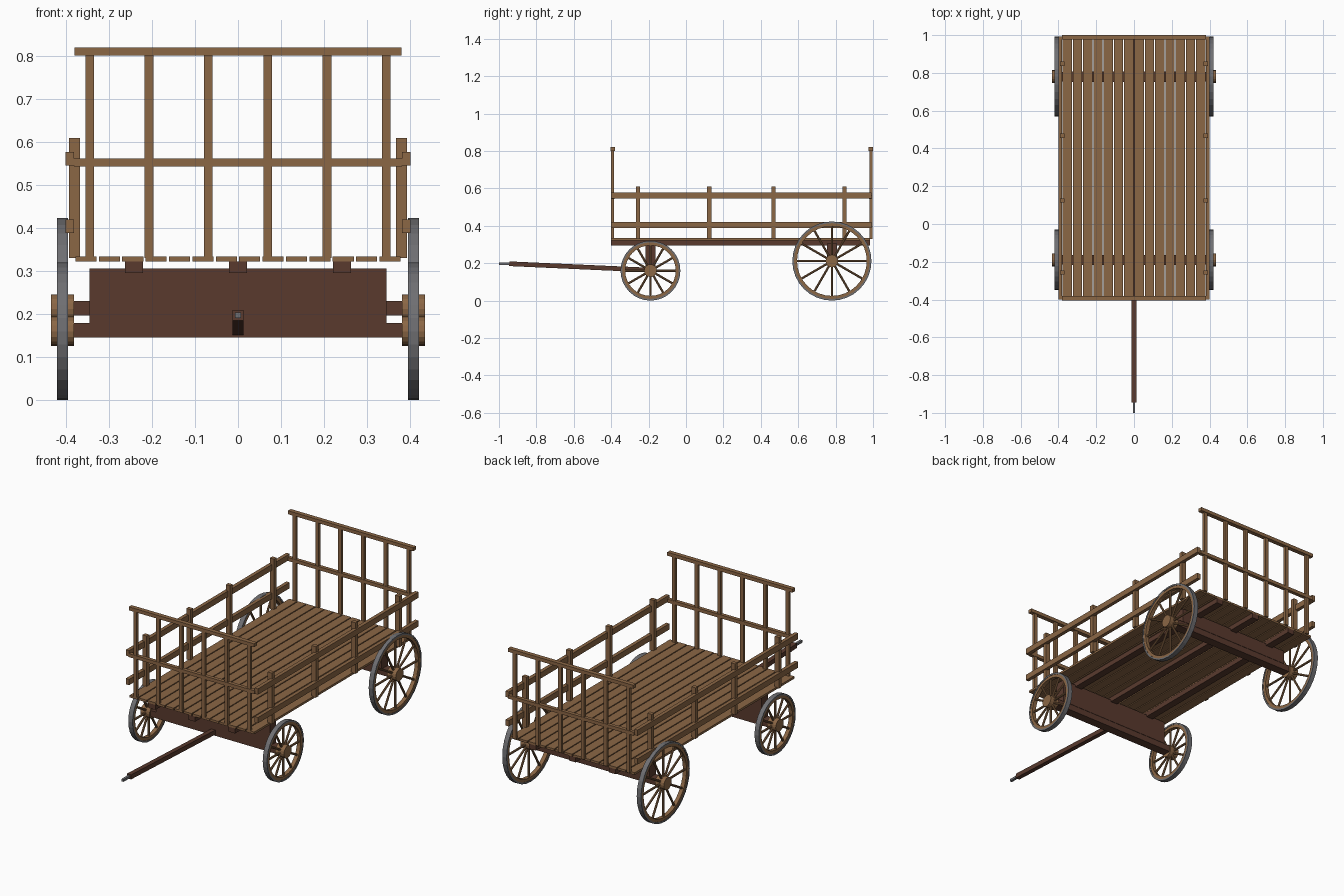
import bpy, bmesh, math
from mathutils import Matrix, Vector

cube = bpy.data.objects.get("Cube")
if cube:
    bpy.data.objects.remove(cube, do_unlink=True)


def material(name, rgb):
    m = bpy.data.materials.new(name)
    m.use_nodes = True
    m.diffuse_color = (*rgb, 1)
    bsdf = next(n for n in m.node_tree.nodes if n.type == 'BSDF_PRINCIPLED')
    bsdf.inputs["Base Color"].default_value = (*rgb, 1)
    return m


WOOD = material("light wood", (0.26, 0.135, 0.06))
DARK = material("dark wood", (0.1, 0.042, 0.027))
IRON = material("grey iron", (0.16, 0.16, 0.17))


def finish(bm, name, mat):
    bmesh.ops.recalc_face_normals(bm, faces=bm.faces[:])
    mesh = bpy.data.meshes.new(name)
    bm.to_mesh(mesh)
    bm.free()
    mesh.materials.append(mat)
    ob = bpy.data.objects.new(name, mesh)
    bpy.context.scene.collection.objects.link(ob)
    return ob


def box(name, mat, x, y, z):
    """Box from (low, high) ranges on each axis."""
    bm = bmesh.new()
    size = Vector((x[1] - x[0], y[1] - y[0], z[1] - z[0]))
    mid = Vector((sum(x) / 2, sum(y) / 2, sum(z) / 2))
    bmesh.ops.create_cube(bm, size=1, matrix=Matrix.Translation(mid) @ Matrix.Diagonal((*size, 1)))
    return finish(bm, name, mat)


def around(c, width):
    return (c - width / 2, c + width / 2)


def ring(name, mat, centre, inner, outer, width, sides=32):
    """Rectangular hoop around the x axis."""
    bm = bmesh.new()
    loops = []
    for i in range(sides):
        a = 2 * math.pi * i / sides
        d = Vector((0, math.cos(a), math.sin(a)))
        loops.append([bm.verts.new(centre + d * r + Vector((w, 0, 0)))
                      for r, w in ((inner, -width / 2), (outer, -width / 2),
                                   (outer, width / 2), (inner, width / 2))])
    for i in range(sides):
        p, q = loops[i], loops[(i + 1) % sides]
        for k in range(4):
            bm.faces.new((p[k], p[(k + 1) % 4], q[(k + 1) % 4], q[k]))
    return finish(bm, name, mat)


def rod(bm, start, end, radius, sides):
    d = end - start
    rot = d.to_track_quat('Z', 'Y').to_matrix().to_4x4()
    bmesh.ops.create_cone(bm, cap_ends=True, segments=sides, radius1=radius, radius2=radius,
                          depth=d.length, matrix=Matrix.Translation((start + end) / 2) @ rot)


def wheel(name, side, y, radius):
    c = Vector((side * 0.408, y, radius))
    ring(name + "_tyre", IRON, c, radius - 0.009, radius, 0.026)
    ring(name + "_rim", WOOD, c, radius - 0.025, radius - 0.008, 0.022)
    hub = bmesh.new()
    rod(hub, c - Vector((0.027, 0, 0)), c + Vector((0.027, 0, 0)), 0.034, 16)
    finish(hub, name + "_hub", WOOD)
    spokes = bmesh.new()
    for i in range(12):
        a = 2 * math.pi * i / 12
        d = Vector((0, math.cos(a), math.sin(a)))
        rod(spokes, c + d * 0.025, c + d * (radius - 0.02), 0.006, 8)
    finish(spokes, name + "_spokes", WOOD)


FRONT, BACK = -0.4, 0.985

# Deck planks and the bearers below them
for i in range(14):
    box(f"deck_plank_{i + 1}", WOOD, around((i - 6.5) * 0.0544, 0.049), (FRONT, BACK), (0.322, 0.334))
for i in (-1, 0, 1):
    box(f"deck_bearer_{i + 2}", DARK, around(i * 0.242, 0.041), (FRONT, BACK), (0.295, 0.322))

# Axles, bolsters and wheels
for end, y, radius in (("front", -0.19, 0.16), ("rear", 0.78, 0.2115)):
    box(end + "_axle", DARK, (-0.4, 0.4), around(y, 0.05), around(radius + 0.002, 0.034))
    box(end + "_bolster", DARK, (-0.345, 0.345), around(y, 0.054), (radius + 0.019, 0.306))
    for label, side in (("left", 1), ("right", -1)):
        wheel(f"{end}_{label}_wheel", side, y, radius)

# Slatted end racks
for end, y in (("front", -0.392), ("rear", 0.988)):
    for i in range(6):
        box(f"{end}_slat_{i + 1}", WOOD, around((i - 2.5) * 0.138, 0.02), around(y, 0.016), (0.33, 0.805))
    box(end + "_top_rail", WOOD, (-0.38, 0.38), around(y, 0.024), (0.801, 0.82))
    box(end + "_middle_rail", WOOD, (-0.382, 0.382), around(y, 0.02), (0.543, 0.562))

# Side posts and rails
for label, side in (("left", 1), ("right", -1)):
    for i, y in enumerate((-0.256, 0.124, 0.467, 0.848)):
        box(f"{label}_post_{i + 1}", WOOD, around(side * 0.38, 0.026), around(y, 0.022), (0.33, 0.61))
    for part, z in (("lower", 0.404), ("upper", 0.561)):
        box(f"{label}_{part}_rail", WOOD, around(side * 0.391, 0.02), (FRONT, 0.992), around(z, 0.032))

# Sloping draw pole with iron tip
a, b = Vector((0, -0.19, 0.163)), Vector((0, -0.945, 0.197))
pole = box("draw_pole", DARK, around(0, 0.025), around(0, (b - a).length), around(0, 0.025))
pole.location = (a + b) / 2
pole.rotation_euler.x = math.atan2(b.z - a.z, b.y - a.y) + math.pi
box("pole_tip", IRON, around(0, 0.013), (-1, -0.94), around(0.197, 0.013))
